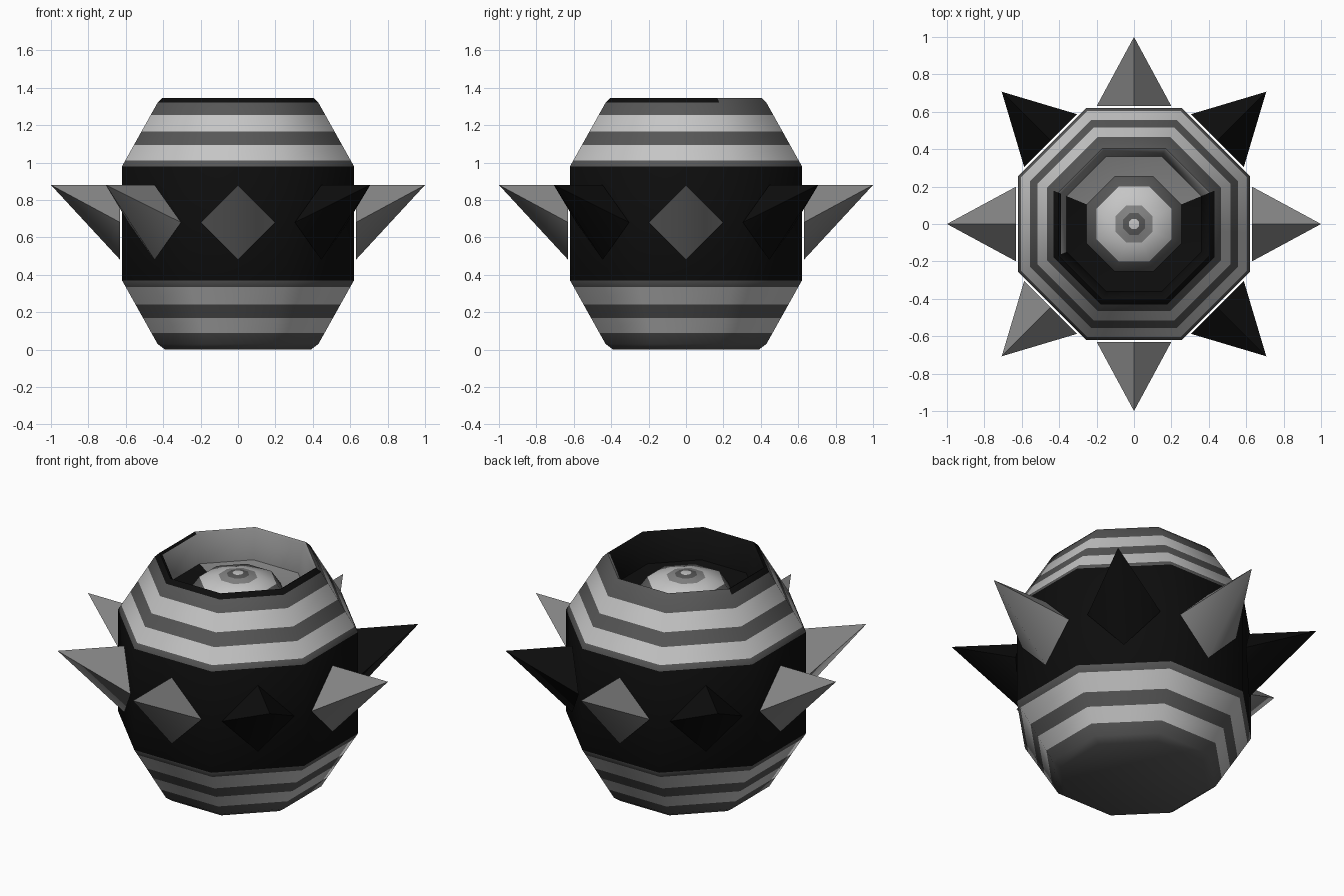
import bpy, bmesh, math

if "Cube" in bpy.data.objects:
    bpy.data.objects.remove(bpy.data.objects["Cube"])


def mat(name, v):
    m = bpy.data.materials.new(name)
    m.diffuse_color = (v, v, v, 1)
    m.use_nodes = True
    m.node_tree.nodes["Principled BSDF"].inputs["Base Color"].default_value = m.diffuse_color
    return m


BLACK, DARK, LIGHT, GREY = range(4)
MATS = [mat("black", 0.004), mat("dark_grey", 0.095),
        mat("light_grey", 0.56), mat("mid_grey", 0.23)]
K = 1 / math.cos(math.pi / 8)   # apothem to corner radius of an octagon


def finish(name, bm, angle):
    bmesh.ops.recalc_face_normals(bm, faces=bm.faces)
    me = bpy.data.meshes.new(name)
    bm.to_mesh(me)
    bm.free()
    ob = bpy.data.objects.new(name, me)
    bpy.context.collection.objects.link(ob)
    for m in MATS:
        me.materials.append(m)
    bpy.context.view_layer.objects.active = ob
    ob.select_set(True)
    bpy.ops.object.shade_smooth_by_angle(angle=math.radians(angle))
    ob.select_set(False)
    return ob


def octagon_lathe(name, profile, colour, angle):
    """Sweep (apothem, z) points round eight sides; colour(band, side) picks the material."""
    bm = bmesh.new()
    rings = []
    for r, z in profile:
        ring = []
        for i in range(8):
            a = math.pi / 4 * (i - 0.5)   # side i faces i * 45 degrees
            ring.append(bm.verts.new((r * K * math.cos(a), r * K * math.sin(a), z)))
        rings.append(ring)
    for b in range(len(rings) - 1):
        for i in range(8):
            j = (i + 1) % 8
            f = bm.faces.new((rings[b][i], rings[b][j], rings[b + 1][j], rings[b + 1][i]))
            f.material_index = colour(b, i)
    for ring, b in ((rings[0], -1), (rings[-1], len(rings))):
        bm.faces.new(ring).material_index = colour(b, 0)
    return finish(name, bm, angle)


def slant(z):
    """Apothem of the lower tapered wall at height z."""
    return 0.43 + (0.62 - 0.43) * (z - 0.03) / 0.34


# Striped barrel shell with an open bowl at the top
low = [0.03, 0.09, 0.17, 0.24, 0.335, 0.37]
high = [0.98, 1.01, 1.095, 1.165, 1.255, 1.32]
profile = [(0.39, 0.0)] + [(slant(z), z) for z in low]
profile += [(slant(1.35 - z), z) for z in high]
profile += [(0.405, 1.345), (0.39, 1.335), (0.36, 1.17), (0.25, 1.14)]
bands = [DARK, DARK, LIGHT, DARK, LIGHT, DARK, BLACK,
         DARK, LIGHT, DARK, LIGHT, DARK]


def shell_colour(b, side):
    if b < 0:
        return DARK
    if b < len(bands):
        return bands[b]
    # rim and bowl: grey on the back sides, black elsewhere
    if side in (1, 2, 3):
        return DARK if b == len(bands) else GREY
    if side == 4 and b == len(bands) + 2:
        return GREY
    return BLACK


octagon_lathe("barrel", profile, shell_colour, 50)

# Ringed dome inside the bowl
dome_bands = [DARK, LIGHT, DARK, LIGHT]
octagon_lathe("centre_dome",
              [(0.26, 1.13), (0.20, 1.225), (0.10, 1.25), (0.058, 1.262), (0.028, 1.27)],
              lambda b, s: DARK if b < 0 else (GREY if b == 2 else LIGHT if b in (1, 4, 5) else DARK),
              50)

# Eight thorn-like spikes with diamond bases and level top ridges
for i in range(8):
    a = math.pi / 4 * i
    base = 0.63
    pts = [(base, 0, 0.88), (base, 0.2, 0.68), (base, 0, 0.48), (base, -0.2, 0.68), (1.0, 0, 0.88)]
    bm = bmesh.new()
    v = [bm.verts.new((x * math.cos(a) - y * math.sin(a),
                       x * math.sin(a) + y * math.cos(a), z)) for x, y, z in pts]
    bm.faces.new(v[:4])
    for k in range(4):
        bm.faces.new((v[k], v[(k + 1) % 4], v[4]))
    for f in bm.faces:
        f.material_index = BLACK if i in (1, 3, 7) else GREY
    finish("spike_%d" % (i + 1), bm, 88)
